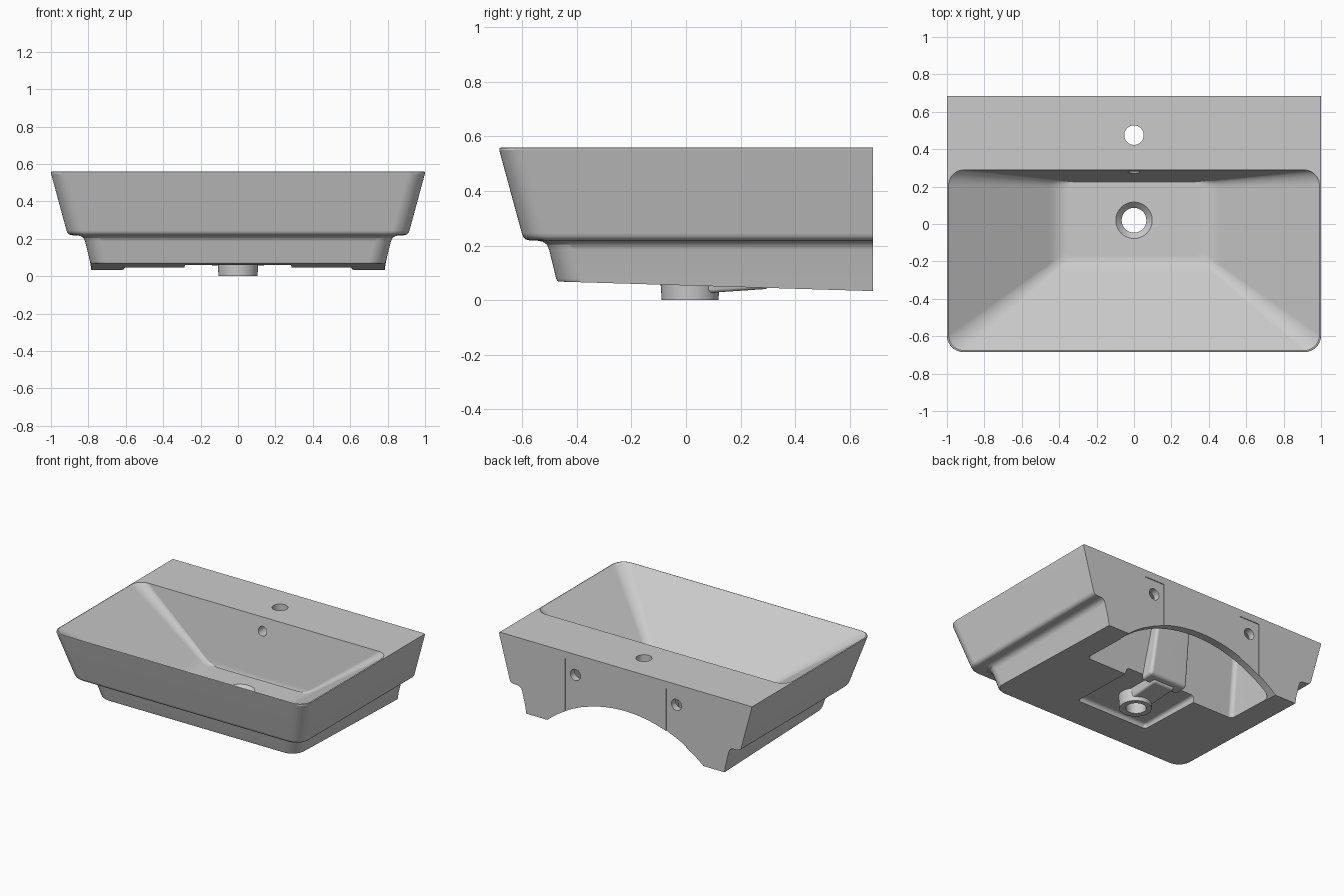
import bpy, bmesh, math
from mathutils import Matrix, Vector

if "Cube" in bpy.data.objects:
    bpy.data.objects.remove(bpy.data.objects["Cube"])


def new_object(name, bm):
    bmesh.ops.recalc_face_normals(bm, faces=bm.faces[:])
    me = bpy.data.meshes.new(name)
    bm.to_mesh(me)
    bm.free()
    ob = bpy.data.objects.new(name, me)
    bpy.context.collection.objects.link(ob)
    return ob


def outline(hx, y0, y1, r_front, r_back, n=10):
    """Rectangle in plan with rounded front and back corners."""
    pts = []
    for sx, y, r, start in ((-1, y0, r_front, 180), (1, y0, r_front, 270),
                            (1, y1, r_back, 0), (-1, y1, r_back, 90)):
        if r == 0:
            pts.append((sx * hx, y))
            continue
        cx, cy = sx * (hx - r), y + (r if y == y0 else -r)
        for i in range(n + 1):
            a = math.radians(start + 90 * i / n)
            pts.append((cx + r * math.cos(a), cy + r * math.sin(a)))
    return pts


def loft(name, rings):
    bm = bmesh.new()
    loops = [[bm.verts.new(p) for p in ring] for ring in rings]
    n = len(loops[0])
    for a, b in zip(loops, loops[1:]):
        for i in range(n):
            bm.faces.new((a[i], a[(i + 1) % n], b[(i + 1) % n], b[i]))
    bm.faces.new(loops[0])
    bm.faces.new(loops[-1])
    return new_object(name, bm)


def block(name, low, high, bevel=0.0):
    """Six-sided solid between two sections (half width, y0, y1, z0, z1)."""
    bm = bmesh.new()
    for hx, y0, y1, za, zb in (low, high):
        for x in (-hx, hx):
            bm.verts.new((x, y0, za))
            bm.verts.new((x, y1, zb))
    bmesh.ops.convex_hull(bm, input=bm.verts[:])
    bmesh.ops.dissolve_limit(bm, angle_limit=0.02, verts=bm.verts[:], edges=bm.edges[:])
    if bevel:
        bmesh.ops.bevel(bm, geom=bm.edges[:], offset=bevel, segments=4,
                        profile=0.5, affect='EDGES')
    return new_object(name, bm)


def cylinder(name, r1, r2, start, length, axis='Z', seg=48):
    bm = bmesh.new()
    bmesh.ops.create_cone(bm, cap_ends=True, segments=seg, radius1=r1, radius2=r2, depth=length,
                          matrix=Matrix.Translation((0, 0, length / 2)))
    if axis == 'Y':
        bm.transform(Matrix.Rotation(-math.pi / 2, 4, 'X'))
    bm.transform(Matrix.Translation(Vector(start)))
    return new_object(name, bm)


def combine(base, tool, op='DIFFERENCE'):
    mod = base.modifiers.new(tool.name, 'BOOLEAN')
    mod.operation, mod.object, mod.solver = op, tool, 'EXACT'
    tool.hide_render = True
    bpy.context.view_layer.objects.active = base
    bpy.ops.object.modifier_apply(modifier=mod.name)
    bpy.data.objects.remove(tool)


# Outer shell: tapered upper body, stepped lower body, sloping underside
profile = [(0.006, 0.56), (0.001, 0.557), (0.0, 0.55), (0.083, 0.245), (0.088, 0.232),
           (0.097, 0.223), (0.11, 0.219), (0.14, 0.218), (0.16, 0.214), (0.175, 0.203),
           (0.183, 0.185), (0.209, 0.078), (0.216, None)]
rings = []
for d, z in profile:
    plan = outline(1 - d, -0.685 + d, 0.685, 0.09, 0)
    rings.append([(x, y, z if z is not None else 0.068 - 0.0302 * (y + 0.475)) for x, y in plan])
basin = loft("washbasin", rings)

# Underside hollows: rear cavity, drain recess and arched rear opening
combine(basin, block("rear_cavity", (0.62, 0.23, 0.63, -0.06, -0.06),
                     (0.56, 0.36, 0.63, 0.5, 0.5), 0.03))
combine(basin, block("drain_recess", (0.30, -0.25, 0.4, -0.06, -0.06),
                     (0.28, -0.22, 0.4, 0.09, 0.09), 0.02))
combine(basin, cylinder("rear_arch", 0.955, 0.955, (0, 0.59, -0.695), 0.3, 'Y', 160))

# Drain boss and overflow channel
combine(basin, block("overflow_riser", (0.15, 0.245, 0.35, 0.055, 0.06),
                     (0.13, 0.33, 0.42, 0.53, 0.53), 0.02), 'UNION')
combine(basin, block("overflow_run", (0.08, 0.05, 0.30, 0.024, 0.041),
                     (0.095, 0.05, 0.32, 0.12, 0.12), 0.012), 'UNION')
combine(basin, cylinder("drain_boss", 0.104, 0.113, (0, 0.015, 0), 0.13), 'UNION')

# Bowl: from the thin rim down to a small flat floor
rings = []
for t, z in ((0, 0.62), (0, 0.56), (0.012, 0.553), (0.9, 0.182), (0.94, 0.166),
             (0.98, 0.153), (1.03, 0.143), (1.08, 0.139)):
    hx = 0.992 - 0.592 * t
    y0 = -0.677 + 0.467 * t
    y1 = 0.29 - 0.06 * t
    r = 0.085 - 0.05 * min(t, 1)
    rings.append([(x, y, z) for x, y in outline(hx, y0, y1, r, r)])
combine(basin, loft("bowl", rings))

# Drain seat and drain hole, tap hole, overflow hole
combine(basin, cylinder("drain_seat", 0.065, 0.108, (0, 0.02, 0.105), 0.045))
combine(basin, cylinder("drain_hole", 0.066, 0.066, (0, 0.02, -0.05), 0.25))
combine(basin, cylinder("tap_hole", 0.052, 0.052, (0, 0.475, 0.45), 0.2))
combine(basin, cylinder("overflow_hole", 0.033, 0.033, (0, 0.2, 0.465), 0.16, 'Y'))

# Wall fixing pads and bolt holes on the back
for side in (-1, 1):
    pad = block("fixing_pad", (0.08, 0.679, 0.75, 0.0, 0.0), (0.08, 0.679, 0.75, 0.51, 0.51))
    pad.data.transform(Matrix.Translation((side * 0.4, 0, 0)))
    combine(basin, pad)
    combine(basin, cylinder("bolt_hole", 0.04, 0.04, (side * 0.4, 0.6, 0.41), 0.2, 'Y', 32))

# Smooth shading with crisp edges
basin.select_set(True)
bpy.context.view_layer.objects.active = basin
bpy.ops.object.shade_smooth_by_angle(angle=math.radians(30))
weighted = basin.modifiers.new("even_shading", 'WEIGHTED_NORMAL')
weighted.keep_sharp = True
